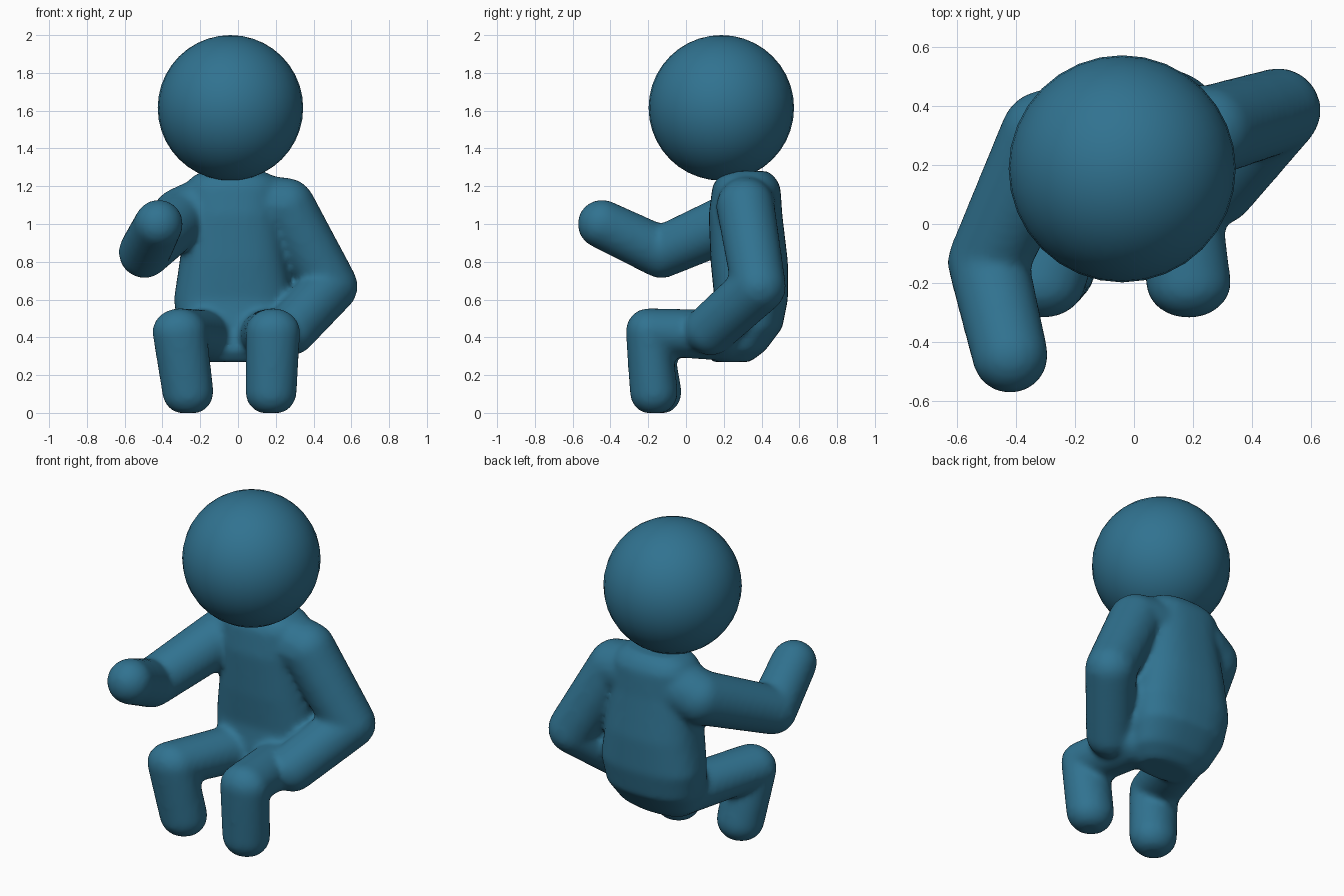
import bpy, bmesh, math
from mathutils import Vector

if "Cube" in bpy.data.objects:
    bpy.data.objects.remove(bpy.data.objects["Cube"])

blue = bpy.data.materials.new("teal blue")
blue.diffuse_color = (0.03, 0.17, 0.28, 1)
blue.use_nodes = True
blue.node_tree.nodes["Principled BSDF"].inputs["Base Color"].default_value = blue.diffuse_color

# unit ball points shared by every limb joint
ball = bmesh.new()
bmesh.ops.create_icosphere(ball, subdivisions=3, radius=1)
BALL = [v.co.copy() for v in ball.verts]
ball.free()

body = bmesh.new()


def add_segment(a, b):
    """Closed hull around two ellipsoid joints: (centre, radii)."""
    bm = bmesh.new()
    for c, r in (a, b):
        r = (r, r, r) if isinstance(r, float) else r
        for p in BALL:
            q = [c[i] + p[i] * r[i] for i in range(3)]
            q[2] = max(q[2], 0.0)          # flat soles
            bm.verts.new(q)
    res = bmesh.ops.convex_hull(bm, input=bm.verts[:])
    junk = {v for v in res["geom_interior"] + res["geom_unused"]
            if isinstance(v, bmesh.types.BMVert)}
    bmesh.ops.delete(bm, geom=list(junk), context='VERTS')
    loose = [v for v in bm.verts if not v.link_faces]
    bmesh.ops.delete(bm, geom=loose, context='VERTS')
    bmesh.ops.recalc_face_normals(bm, faces=bm.faces[:])
    me = bpy.data.meshes.new("segment")
    bm.to_mesh(me)
    bm.free()
    body.from_mesh(me)
    bpy.data.meshes.remove(me)


def add_limb(*joints):
    for a, b in zip(joints, joints[1:]):
        add_segment(a, b)


# torso: lofted rounded sections (z, centre y, half width, half depth)
sections = [(0.27, 0.24, 0.17, 0.10), (0.33, 0.26, 0.25, 0.16),
            (0.45, 0.32, 0.295, 0.19), (0.60, 0.345, 0.315, 0.195),
            (0.80, 0.335, 0.285, 0.205), (1.05, 0.315, 0.255, 0.195),
            (1.20, 0.32, 0.25, 0.18), (1.25, 0.32, 0.22, 0.15),
            (1.28, 0.33, 0.16, 0.10)]
N = 32
rings = []
for z, cy, rx, ry in sections:
    ring = []
    for i in range(N):
        t = 2 * math.pi * i / N
        c, s = math.cos(t), math.sin(t)
        ring.append(body.verts.new((-0.025 + rx * math.copysign(abs(c) ** 0.8, c),
                                    cy + ry * math.copysign(abs(s) ** 0.8, s), z)))
    rings.append(ring)
for lo, hi in zip(rings, rings[1:]):
    for i in range(N):
        j = (i + 1) % N
        body.faces.new((lo[i], lo[j], hi[j], hi[i]))
body.faces.new(rings[0][::-1])
body.faces.new(rings[-1])

# raised arm
add_limb(((-0.20, 0.32, 1.08), 0.16), ((-0.30, 0.30, 1.04), 0.155),
         ((-0.495, -0.13, 0.85), 0.138), ((-0.42, -0.445, 1.0), 0.13))
# resting arm
add_limb(((0.14, 0.32, 1.10), 0.16), ((0.255, 0.315, 1.09), 0.155),
         ((0.49, 0.385, 0.67), 0.145), ((0.28, 0.13, 0.44), 0.137))
# bent legs
for hip_x, knee_x, foot_x, foot_y in ((-0.17, -0.31, -0.265, -0.15),
                                      (0.14, 0.185, 0.175, -0.17)):
    add_limb(((hip_x, 0.20, 0.41), (0.14, 0.14, 0.135)),
             ((knee_x, -0.20, 0.43), (0.145, 0.12, 0.125)),
             ((foot_x, foot_y, 0.11), (0.137, 0.128, 0.125)))

mesh = bpy.data.meshes.new("body")
body.to_mesh(mesh)
body.free()
mesh.materials.append(blue)
obj = bpy.data.objects.new("body", mesh)
bpy.context.collection.objects.link(obj)

# fuse the limbs and torso into one soft skin
fuse = obj.modifiers.new("fuse", 'REMESH')
fuse.mode = 'VOXEL'
fuse.voxel_size = 0.018
fuse.use_smooth_shade = True
soft = obj.modifiers.new("soften", 'SMOOTH')
soft.factor = 0.5
soft.iterations = 8

# head
bpy.ops.mesh.primitive_uv_sphere_add(segments=32, ring_count=20, radius=0.385,
                                     location=(-0.04, 0.187, 1.615))
head = bpy.context.object
head.name = "head"
head.data.materials.append(blue)
bpy.ops.object.shade_smooth()
